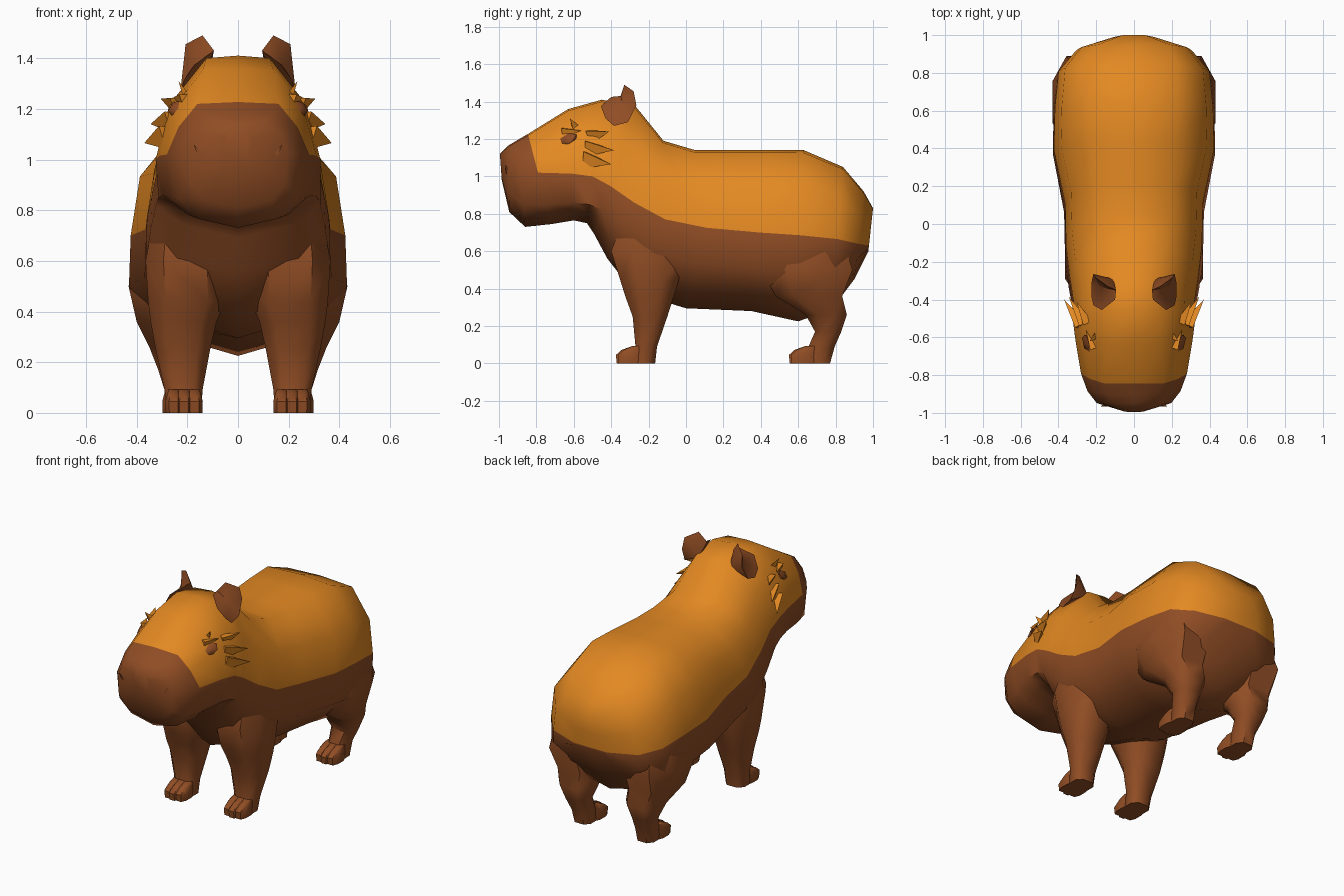
import bpy, bmesh, math
from mathutils import Vector

if "Cube" in bpy.data.objects:
    bpy.data.objects.remove(bpy.data.objects["Cube"])


def material(name, rgb):
    m = bpy.data.materials.new(name)
    m.diffuse_color = (*rgb, 1)
    m.use_nodes = True
    m.node_tree.nodes["Principled BSDF"].inputs["Base Color"].default_value = m.diffuse_color
    return m


ORANGE = material("orange fur", (0.77, 0.25, 0.016))
BROWN = material("brown fur", (0.28, 0.074, 0.018))


def finish(name, bm, mats, mirror=True, angle=50):
    bmesh.ops.recalc_face_normals(bm, faces=bm.faces)
    me = bpy.data.meshes.new(name)
    bm.to_mesh(me)
    bm.free()
    ob = bpy.data.objects.new(name, me)
    bpy.context.collection.objects.link(ob)
    for m in mats:
        me.materials.append(m)
    bpy.ops.object.select_all(action='DESELECT')
    ob.select_set(True)
    bpy.context.view_layer.objects.active = ob
    bpy.ops.object.shade_smooth_by_angle(angle=math.radians(angle))
    if mirror:
        ob.modifiers.new("mirror", 'MIRROR')
    return ob


def bridge(bm, rings):
    """Quads between successive rings; returns (ring, side, face)."""
    out = []
    for i in range(len(rings) - 1):
        a, b = rings[i], rings[i + 1]
        n = len(a)
        for j in range(n):
            k = (j + 1) % n
            out.append((i, j, bm.faces.new((a[j], a[k], b[k], b[j]))))
    return out


# Head, neck and trunk: top y, top z, bottom y, bottom z, colour line z,
# half width, top half width, bottom half width
SECTIONS = [
    (-0.995, 1.12, -0.985, 0.98, 1.05, 0.06, 0.03, 0.04),
    (-0.95, 1.165, -0.945, 0.81, 1.03, 0.20, 0.11, 0.13),
    (-0.90, 1.195, -0.86, 0.73, 1.02, 0.25, 0.14, 0.16),
    (-0.845, 1.227, -0.72, 0.745, 1.02, 0.285, 0.16, 0.20),
    (-0.63, 1.36, -0.60, 0.765, 1.015, 0.315, 0.14, 0.22),
    (-0.45, 1.41, -0.53, 0.75, 1.00, 0.33, 0.125, 0.22),
    (-0.27, 1.375, -0.49, 0.69, 0.95, 0.325, 0.12, 0.22),
    (-0.12, 1.19, -0.42, 0.56, 0.86, 0.345, 0.17, 0.24),
    (0.05, 1.14, -0.28, 0.38, 0.77, 0.365, 0.20, 0.22),
    (0.22, 1.14, 0.0, 0.295, 0.725, 0.37, 0.20, 0.22),
    (0.44, 1.14, 0.35, 0.28, 0.70, 0.43, 0.22, 0.26),
    (0.63, 1.14, 0.60, 0.225, 0.685, 0.425, 0.23, 0.25),
    (0.84, 1.05, 0.78, 0.29, 0.665, 0.405, 0.23, 0.24),
    (0.95, 0.92, 0.90, 0.45, 0.64, 0.31, 0.19, 0.20),
    (1.0, 0.83, 0.975, 0.60, 0.63, 0.12, 0.06, 0.09),
]
# upper-side width factor and jaw depth factor along the head, then the trunk
UPPER = [.85, .85, .82, .82, .82, .82, .82, .9]
LOWER = [.5, .55, .6, .62, .62, .6, .5, .45]
bm = bmesh.new()
rings = []
for i, (yt, zt, yb, zb, zc, w, wt, wb) in enumerate(SECTIONS):
    tc = (zt - zc) / (zt - zb)
    up, low = UPPER[min(i, 7)], LOWER[min(i, 7)]
    half = [(0, 0), (wt, 0.015), (w * up, tc * 0.47), (w * 0.985, tc),
            (w * (0.95 if i < 6 else 1), tc + (1 - tc) * low), (wb, 0.92), (0, 1)]
    loop = half + [(-x, t) for x, t in half[-2:0:-1]]
    rings.append([bm.verts.new((x, yt + (yb - yt) * t, zt + (zb - zt) * t))
                  for x, t in loop])
for i, j, f in bridge(bm, rings):
    upper = j < 3 or j > 8
    f.material_index = 0 if upper and i >= 3 else 1
bm.faces.new(rings[0]).material_index = 1
end = rings[-1]
bm.faces.new(end[9:] + end[:4]).material_index = 0
bm.faces.new(end[3:10]).material_index = 1
finish("head_and_body", bm, [ORANGE, BROWN], mirror=False)


def stack(bm, levels):
    """Chamfered boxes stacked in z: z, y0, y1, x0, x1."""
    rs = []
    for z, y0, y1, x0, x1 in levels:
        cx, cy, hx, hy = (x0 + x1) / 2, (y0 + y1) / 2, (x1 - x0) / 2, (y1 - y0) / 2
        rs.append([bm.verts.new((cx + hx * a, cy + hy * b, z)) for a, b in
                   [(1, .45), (.55, 1), (-.55, 1), (-1, .45),
                    (-1, -.45), (-.55, -1), (.55, -1), (1, -.45)]])
    bridge(bm, rs)
    bm.faces.new(rs[0])
    bm.faces.new(rs[-1])


# Legs
FRONT = [(0, -.29, -.165, .145, .28), (.09, -.27, -.155, .14, .29),
         (.25, -.285, -.10, .11, .325), (.36, -.325, -.065, .085, .345),
         (.44, -.35, -.04, .05, .355), (.60, -.40, 0, .05, .365),
         (.76, -.34, -.04, .10, .335)]
HIND = [(0, .64, .77, .165, .285), (.09, .655, .795, .165, .29),
        (.17, .69, .83, .16, .315), (.26, .64, .86, .13, .35),
        (.36, .48, .835, .11, .40), (.50, .40, .89, .10, .432),
        (.63, .45, .85, .12, .40)]
for name, levels in (("front_legs", FRONT), ("hind_legs", HIND)):
    bm = bmesh.new()
    stack(bm, levels)
    finish(name, bm, [BROWN])

# Feet with three toes each
for name, y, x in (("front_toes", -0.375, 0.213), ("hind_toes", 0.55, 0.225)):
    bm = bmesh.new()
    for k in (-1, 0, 1):
        c = x + k * 0.041
        s = y + 0.01 * abs(k)
        stack(bm, [(0, s + .005, y + .14, c - .031, c + .031),
                   (.045, s, y + .14, c - .033, c + .033),
                   (.072, s + .03, y + .15, c - .026, c + .026),
                   (.092, y + .085, y + .16, c - .02, c + .02)])
    finish(name, bm, [BROWN])

# Ears: a cupped rim with a bulging back and a dented inside
bm = bmesh.new()
rim = [bm.verts.new(p) for p in [
    (.225, -.385, 1.27), (.215, -.43, 1.31), (.17, -.455, 1.375), (.10, -.40, 1.425),
    (.095, -.35, 1.43), (.14, -.33, 1.49), (.207, -.28, 1.455),
    (.215, -.265, 1.38), (.225, -.31, 1.29)]]
dent = bm.verts.new((.175, -.335, 1.375))
back = bm.verts.new((.11, -.29, 1.35))
for a, b in zip(rim, rim[1:] + rim[:1]):
    bm.faces.new((a, b, dent))
    bm.faces.new((b, a, back))
finish("ears", bm, [BROWN])


def spikes(name, items, mat):
    """Three-sided spikes, flattened sideways: base, tip, radius."""
    bm = bmesh.new()
    for base, tip, r in items:
        base, tip = Vector(base), Vector(tip)
        d = (tip - base).normalized()
        u = d.cross(Vector((1, 0, 0))).normalized()
        v = d.cross(u)
        ring = [bm.verts.new(base + r * (u * math.cos(a) + v * math.sin(a) * .6))
                for a in (0, 2.094, 4.189)]
        top = bm.verts.new(tip)
        bm.faces.new(ring)
        for i in range(3):
            bm.faces.new((ring[i], ring[(i + 1) % 3], top))
    finish(name, bm, [mat], angle=10)


# Cheek tufts and brow tufts
spikes("cheek_tufts", [
    ((.285, -.54, 1.10), (.37, -.40, 1.065), .06),
    ((.265, -.53, 1.16), (.345, -.385, 1.14), .055),
    ((.245, -.52, 1.22), (.305, -.41, 1.24), .05)], ORANGE)
spikes("brow_tufts", [
    ((.215, -.66, 1.24), (.255, -.56, 1.245), .035),
    ((.20, -.59, 1.25), (.235, -.62, 1.31), .03)], ORANGE)

# Eyes: small slanted almonds set into the head
bm = bmesh.new()
bmesh.ops.create_icosphere(bm, subdivisions=1, radius=1)
for v in bm.verts:
    x, y, z = v.co
    v.co = (.247 + x * .022 + y * .012 - z * .014, -.63 + y * .052,
            1.20 + z * .03 + y * .015)
finish("eyes", bm, [BROWN])

# Nostril folds on the muzzle
spikes("nostril_folds", [
    ((.15, -.955, 1.02), (.175, -.965, 1.06), .018)], BROWN)
